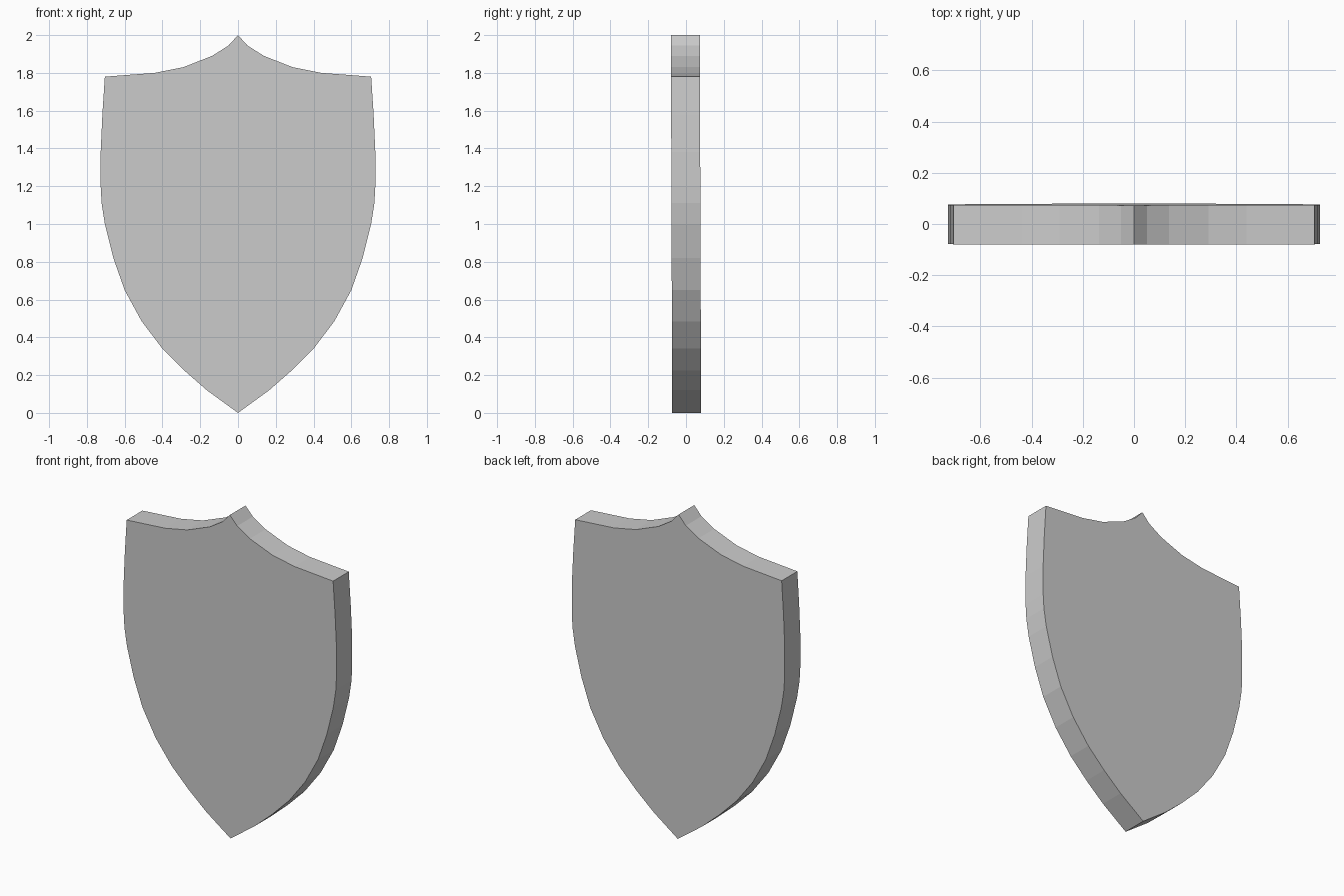
import bpy, bmesh

if "Cube" in bpy.data.objects:
    bpy.data.objects.remove(bpy.data.objects["Cube"])

# Right half of the shield outline (x, z), from top peak to bottom tip
half = [(0, 2.0), (0.05, 1.945), (0.137, 1.89), (0.29, 1.83), (0.44, 1.80),
        (0.705, 1.78), (0.718, 1.58), (0.727, 1.38), (0.727, 1.20),
        (0.722, 1.11), (0.705, 1.00), (0.66, 0.82), (0.60, 0.65),
        (0.51, 0.485), (0.40, 0.34), (0.285, 0.225), (0.165, 0.12), (0, 0)]
outline = half + [(-x, z) for x, z in reversed(half[1:-1])]

THICK = 0.153
LEAN = 0.0035   # the plate leans very slightly forward at the top

# Shield plate: mirrored outline extruded front to back
bm = bmesh.new()
front = bm.faces.new([bm.verts.new((x, -THICK / 2 - LEAN * (z - 1), z)) for x, z in outline])
extruded = bmesh.ops.extrude_face_region(bm, geom=[front], use_keep_orig=True)
back = [v for v in extruded["geom"] if isinstance(v, bmesh.types.BMVert)]
bmesh.ops.translate(bm, verts=back, vec=(0, THICK, 0))
bmesh.ops.recalc_face_normals(bm, faces=bm.faces)

mesh = bpy.data.meshes.new("shield_plate")
bm.to_mesh(mesh)
bm.free()
shield = bpy.data.objects.new("shield_plate", mesh)
bpy.context.collection.objects.link(shield)
